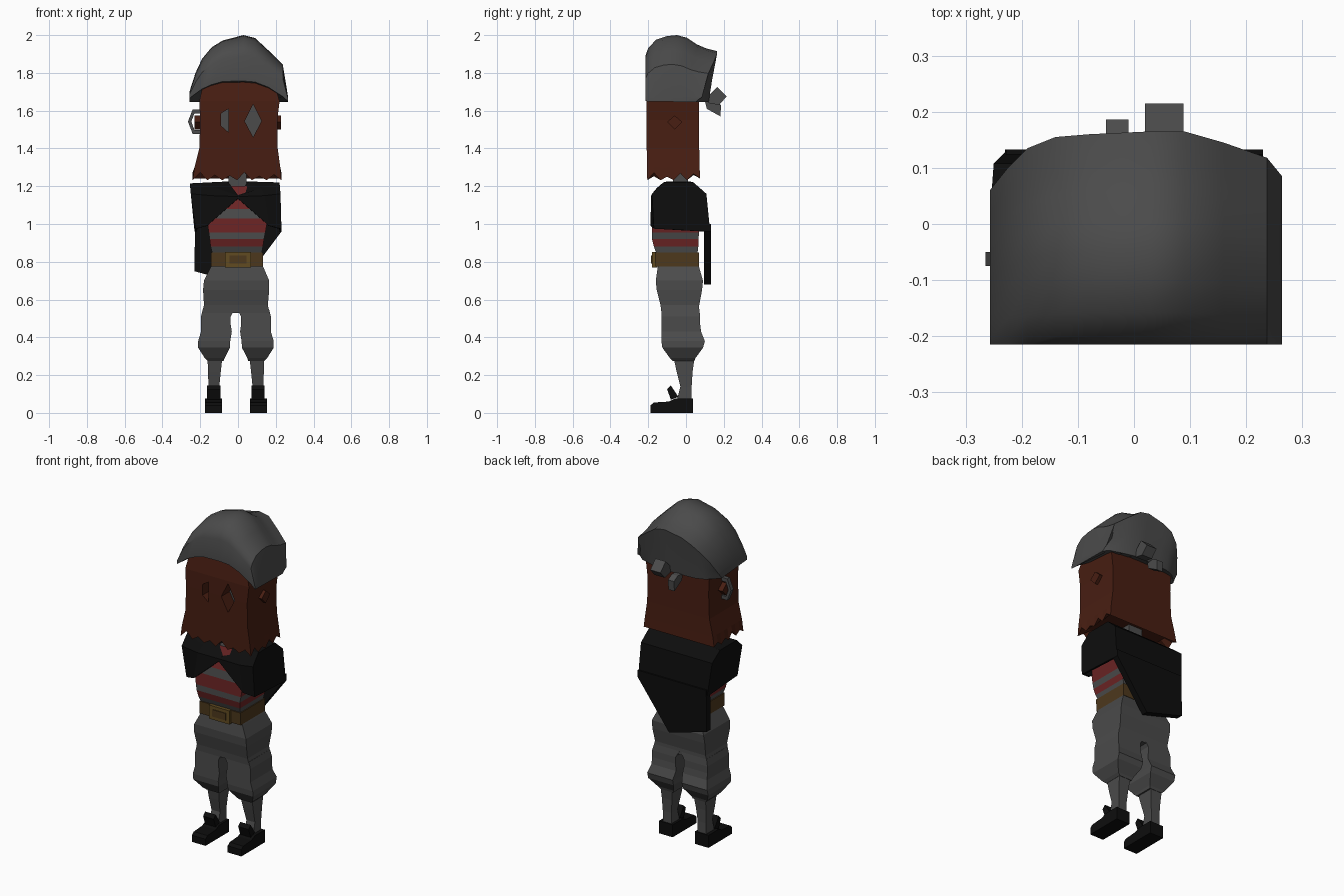
import bpy, bmesh, math

MATS = {}
def mat(name, rgb):
    m = bpy.data.materials.new(name)
    m.diffuse_color = (*rgb, 1)
    MATS[name] = m
mat("cloth_grey", (.07, .07, .07))
mat("hair_brown", (.065, .013, .006))
mat("red", (.15, .018, .018))
mat("black", (.004, .004, .004))
mat("leather", (.075, .04, .012))
mat("brass", (.12, .07, .015))

def loft(name, rings, mats, caps=True):
    """Join equal-length closed loops of points; mats cycle from ring to ring."""
    mats = [mats] if isinstance(mats, str) else mats
    bm = bmesh.new()
    vs = [[bm.verts.new(p) for p in r] for r in rings]
    n = len(vs[0])
    for i in range(len(vs) - 1):
        for j in range(n):
            k = (j + 1) % n
            f = bm.faces.new((vs[i][j], vs[i][k], vs[i + 1][k], vs[i + 1][j]))
            f.material_index = i % len(mats)
    if caps:
        bm.faces.new(vs[0])
        bm.faces.new(vs[-1])
    bmesh.ops.recalc_face_normals(bm, faces=bm.faces)
    me = bpy.data.meshes.new(name)
    bm.to_mesh(me)
    bm.free()
    ob = bpy.data.objects.new(name, me)
    bpy.context.collection.objects.link(ob)
    for m in mats:
        me.materials.append(MATS[m])
    return ob

def rect(z, x0, x1, y0, y1):
    return [(x0, y0, z), (x1, y0, z), (x1, y1, z), (x0, y1, z)]

def stack(name, rows, mats):
    return loft(name, [rect(*r) for r in rows], mats)

def prism_x(name, prof, x0, x1, m):
    return loft(name, [[(x, y, z) for y, z in prof] for x in (x0, x1)], m)

def prism_y(name, prof, y0, y1, m):
    return loft(name, [[(x, y, z) for x, z in prof] for y in (y0, y1)], m)

# Legs and shoes, mirrored about the body's centre line
CX = -.011
def mirrored_stack(name, rows, m, s):
    stack(name, [(z, *sorted((CX + s * a, CX + s * b)), y0, y1) for z, a, b, y0, y1 in rows], m)

for s, side in ((-1, "right"), (1, "left")):
    mirrored_stack("trouser_leg_" + side, [
        (.55, .005, .175, -.13, .07), (.51, .028, .185, -.13, .075), (.47, .028, .185, -.13, .075),
        (.43, .022, .185, -.13, .08), (.38, .03, .2, -.13, .1), (.345, .032, .2, -.125, .09),
        (.29, .06, .165, -.085, .05), (.275, .065, .15, -.07, .045)], "cloth_grey", s)
    mirrored_stack("shin_" + side, [
        (.29, .072, .15, -.065, .045), (.22, .08, .148, -.05, .035),
        (.14, .088, .145, -.03, .03), (.06, .088, .145, -.05, .03)], "cloth_grey", s)
    prism_x("shoe_" + side, [(.037, 0), (.037, .075), (-.06, .075), (-.09, .06),
            (-.17, .055), (-.188, .04), (-.188, 0)], CX + s * .074, CX + s * .165, "black")
    prism_x("shoe_tongue_" + side, [(-.1, .125), (-.08, .145), (-.04, .085), (-.08, .07)],
            CX + s * .082, CX + s * .152, "black")

# Baggy trouser hips
stack("trouser_hips", [
    (.53, -.19, .168, -.13, .07), (.57, -.18, .158, -.135, .07), (.65, -.185, .165, -.155, .085),
    (.7, -.18, .165, -.16, .09), (.77, -.145, .135, -.15, .07), (.79, -.135, .125, -.14, .06)], "cloth_grey")

# Striped shirt
stack("shirt", [
    (.84, -.135, .125, -.155, .06), (.88, -.145, .132, -.17, .065), (.92, -.15, .138, -.18, .067),
    (.955, -.155, .145, -.18, .068), (1.03, -.165, .158, -.178, .07), (1.08, -.13, .125, -.172, .07),
    (1.15, -.09, .085, -.15, .06), (1.15, -.085, .08, -.145, .06), (1.2, -.045, .045, -.125, .03)],
    ["cloth_grey", "red"])

# Belt and buckle
stack("belt", [(.775, -.143, .132, -.162, .07), (.85, -.143, .132, -.165, .07)], "leather")
stack("buckle", [(.77, -.068, .068, -.18, -.15), (.852, -.068, .068, -.18, -.15)], "brass")
stack("buckle_centre", [(.79, -.045, .045, -.184, -.17), (.832, -.045, .045, -.184, -.17)], "leather")

# Shawl over the shoulders: neck, shoulder, upper arm and hem loops
shawl = loft("shawl", [
    [(0, -.13, 1.155), (.05, -.115, 1.22), (.06, -.1, 1.225), (.06, .02, 1.225),
     (-.06, .02, 1.225), (-.06, -.1, 1.225), (-.05, -.115, 1.22)],
    [(0, -.16, 1.15), (.12, -.155, 1.19), (.22, -.12, 1.22), (.22, .04, 1.22),
     (-.255, .04, 1.215), (-.255, -.12, 1.215), (-.12, -.155, 1.19)],
    [(0, -.175, 1.145), (.14, -.185, 1.15), (.225, -.18, 1.16), (.225, .108, 1.16),
     (-.25, .108, 1.16), (-.25, -.18, 1.16), (-.14, -.185, 1.15)],
    [(0, -.185, 1.135), (.165, -.188, .99), (.23, -.17, .975), (.23, .128, .96),
     (-.23, .128, .96), (-.225, -.17, .975), (-.165, -.188, .99)]], "black", caps=False)
sol = shawl.modifiers.new("thickness", "SOLIDIFY")
sol.thickness = .015

# Pointed back of the shawl
prism_y("shawl_back", [(-.228, 1.0), (.23, 1.0), (.23, .96), (.02, .68), (-.23, .75)], .095, .133, "black")

# Neck and face
stack("neck", [(1.15, -.05, .045, -.07, .01), (1.4, -.05, .045, -.07, .01)], "cloth_grey")
stack("face", [(1.35, -.15, .16, -.13, .03), (1.7, -.15, .16, -.13, .03)], "cloth_grey")

# Hair and beard block with a ragged lower edge
def perimeter(z, x0, x1, y0, y1, jag=0):
    uv = [(i / 12, 0) for i in range(12)] + [(1, i / 8) for i in range(8)]
    uv += [(1 - i / 4, 1) for i in range(4)] + [(0, 1 - i / 8) for i in range(8)]
    return [(x0 + u * (x1 - x0), y0 + v * (y1 - y0),
             z + (jag * (i % 2) * (1 + .4 * math.sin(i * 2)) if v < 1 else jag * .3))
            for i, (u, v) in enumerate(uv)]

hair = loft("hair_and_beard", [
    perimeter(1.28, -.2, .19, -.17, .045),
    perimeter(1.232, -.24, .23, -.205, .075, .03),
    perimeter(1.3, -.23, .224, -.206, .072), perimeter(1.4, -.205, .21, -.208, .07),
    perimeter(1.55, -.2, .208, -.21, .07), perimeter(1.65, -.205, .22, -.21, .07),
    perimeter(1.76, -.18, .19, -.195, .06)], "hair_brown")

# Eye openings: a diamond, and a half-covered one
for prof in ([(.035, 1.545), (.08, 1.46), (.125, 1.545), (.08, 1.635)],
             [(-.09, 1.52), (-.05, 1.485), (-.05, 1.61), (-.09, 1.585)]):
    cut = prism_y("eye_cutter", prof, -.3, -.11, "hair_brown")
    cut.hide_render = True
    mod = hair.modifiers.new("eye", "BOOLEAN")
    mod.operation, mod.object, mod.solver = "DIFFERENCE", cut, "EXACT"
    bpy.context.view_layer.objects.active = hair
    bpy.ops.object.modifier_apply(modifier=mod.name)
    bpy.data.objects.remove(cut)

# Ears and hexagonal earring
for x0, x1 in ((-.23, -.19), (.19, .228)):
    prism_x("ear", [(-.1, 1.54), (-.06, 1.575), (-.02, 1.54), (-.06, 1.5)], x0, x1, "hair_brown")
def hexagon(rx, rz, y):
    return [(-.215 + rx * math.cos(i * math.pi / 3), y, 1.542 + rz * math.sin(i * math.pi / 3)) for i in range(6)]
loops = [hexagon(.05, .075, -.075), hexagon(.05, .075, -.05), hexagon(.032, .05, -.05), hexagon(.032, .05, -.075)]
loft("earring", loops + loops[:1], "cloth_grey", caps=False)

# Head scarf: yz profiles swept across x (x, hem z, top z, back y)
FRAC = [(0, 0), (0, .55), (.04, .72), (.15, .9), (.3, .985), (.44, 1), (.58, .96), (.72, .86),
        (.85, .8), (1, .76), (.93, .35), (.88, 0)]
cols = []
for x, hem, top, back in [(-.257, 1.665, 1.70, .06), (-.225, 1.69, 1.80, .1), (-.19, 1.715, 1.875, .135),
                          (-.14, 1.738, 1.935, .155), (-.08, 1.755, 1.972, .16), (.03, 1.757, 2.0, .165),
                          (.09, 1.752, 1.985, .165), (.16, 1.725, 1.92, .145), (.237, 1.675, 1.845, .118),
                          (.264, 1.65, 1.68, .085)]:
    col = []
    for i, (fy, fz) in enumerate(FRAC):
        base = hem if i < 4 else 1.645
        col.append((x, -.215 + fy * (back + .215), base + fz * (top - base)))
    cols.append(col)
scarf = loft("head_scarf", cols, "cloth_grey")
bpy.ops.object.select_all(action="DESELECT")
scarf.select_set(True)
bpy.context.view_layer.objects.active = scarf
bpy.ops.object.shade_smooth_by_angle(angle=math.radians(32))

# Scarf knot and tail at the back
prism_x("scarf_knot", [(.1, 1.66), (.165, 1.725), (.215, 1.675), (.175, 1.63), (.12, 1.64)], .02, .088, "cloth_grey")
prism_x("scarf_tail", [(.1, 1.65), (.15, 1.65), (.186, 1.63), (.182, 1.57), (.11, 1.61)], -.05, -.01, "cloth_grey")
